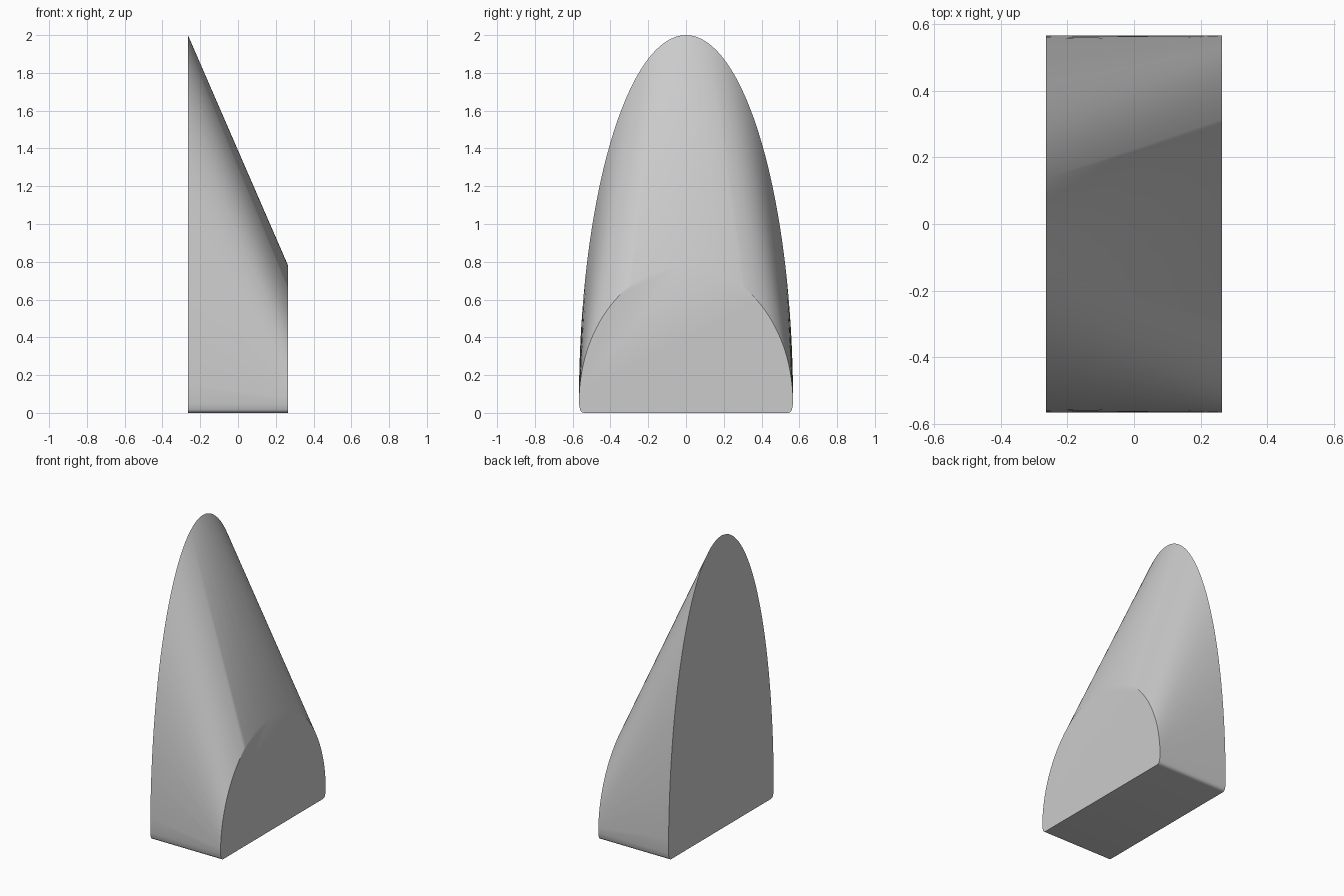
import bpy
import bmesh
from math import sin, cos, pi, radians

cube = bpy.data.objects.get("Cube")
if cube:
    bpy.data.objects.remove(cube, do_unlink=True)

HALF_LENGTH, HALF_WIDTH = 0.265, 0.567
SPRING = 0.05      # height where the arch starts
CORNER = 0.025     # radius of the bottom corners
STEPS = 64


def arch_points(height):
    """Outline of an elliptical arch with small rounded bottom corners."""
    pts = []
    for i in range(STEPS + 1):
        a = pi * i / STEPS
        pts.append((HALF_WIDTH * cos(a), SPRING + (height - SPRING) * sin(a)))
    for side in (-1, 1):
        for i in range(7):
            a = pi / 2 * i / 6
            pts.append((side * (HALF_WIDTH - 0.005 - CORNER * (1 - cos(a))),
                        CORNER * (1 - sin(a))))
    return pts


# Tapered body: taut skin stretched between a tall arch and a low arch
bm = bmesh.new()
for x, height in ((-HALF_LENGTH, 2.0), (HALF_LENGTH, 0.78)):
    for y, z in arch_points(height):
        bm.verts.new((x, y, z))
hull = bmesh.ops.convex_hull(bm, input=bm.verts[:])
loose = [v for v in bm.verts if not v.link_faces]
bmesh.ops.delete(bm, geom=loose, context='VERTS')
# Merge the flat ends and base into single faces
bmesh.ops.dissolve_limit(bm, angle_limit=radians(0.05),
                         verts=bm.verts[:], edges=bm.edges[:])
bmesh.ops.recalc_face_normals(bm, faces=bm.faces[:])
mesh = bpy.data.meshes.new("tapered_arch_body")
bm.to_mesh(mesh)
bm.free()
body = bpy.data.objects.new("tapered_arch_body", mesh)
bpy.context.collection.objects.link(body)

# Plain light grey
grey = bpy.data.materials.new("light_grey")
grey.use_nodes = True
colour = (0.6, 0.6, 0.6, 1.0)
grey.diffuse_color = colour
grey.node_tree.nodes["Principled BSDF"].inputs["Base Color"].default_value = colour
mesh.materials.append(grey)

bpy.ops.object.select_all(action='DESELECT')
body.select_set(True)
bpy.context.view_layer.objects.active = body
bpy.ops.object.shade_smooth_by_angle(angle=radians(30))
